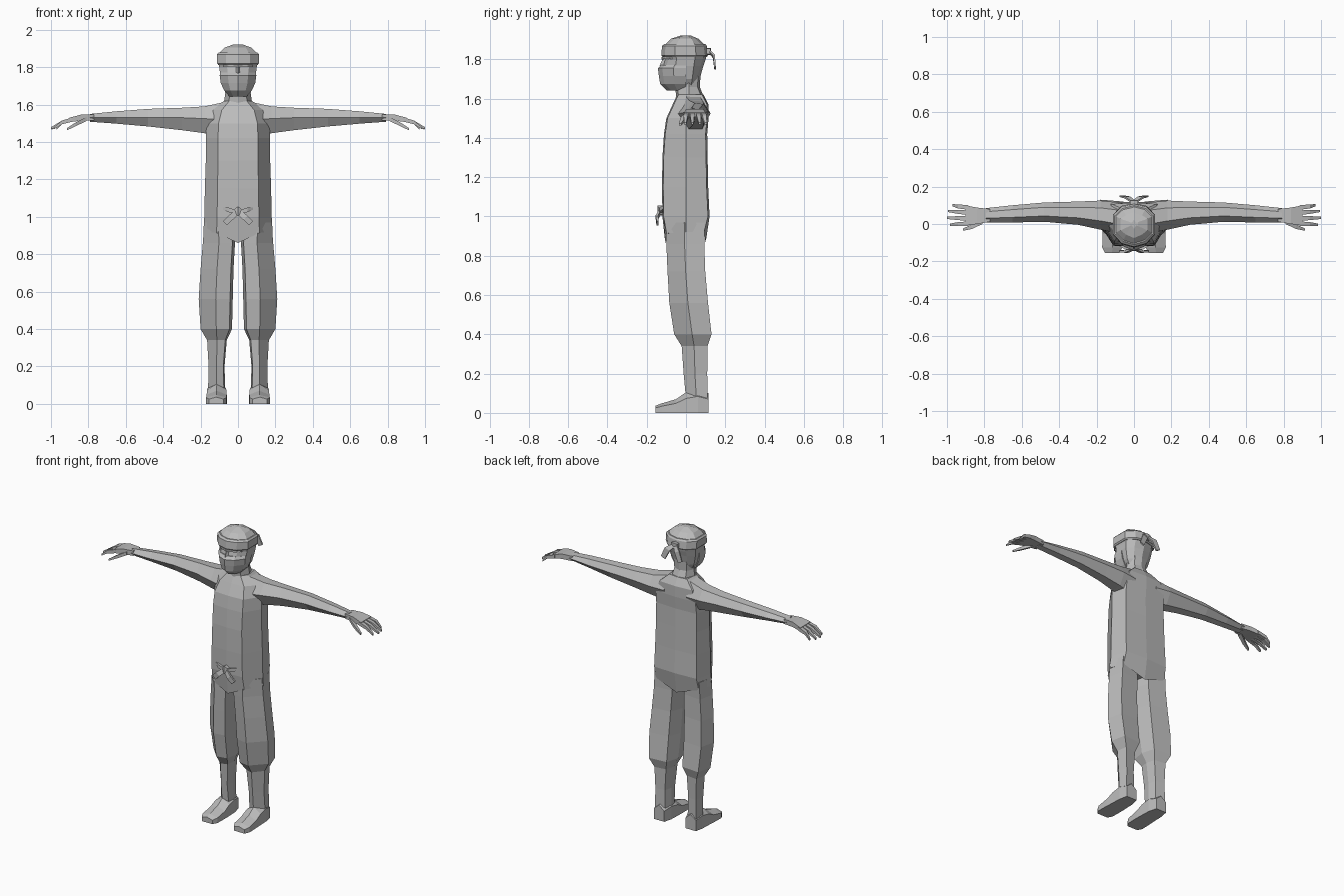
import bpy, bmesh
from mathutils import Vector

grey = bpy.data.materials.new("plain_grey")
grey.diffuse_color = (0.5, 0.5, 0.5, 1)


def loft(name, rings, mirror=False):
    """Skin a list of equal-length point rings, closing both ends."""
    bm = bmesh.new()
    loops = [[bm.verts.new(p) for p in r] for r in rings]
    n = len(loops[0])
    for a, b in zip(loops, loops[1:]):
        for i in range(n):
            j = (i + 1) % n
            bm.faces.new((a[i], a[j], b[j], b[i]))
    bm.faces.new(loops[0])
    bm.faces.new(loops[-1])
    bmesh.ops.recalc_face_normals(bm, faces=bm.faces)
    me = bpy.data.meshes.new(name)
    bm.to_mesh(me)
    bm.free()
    me.materials.append(grey)
    ob = bpy.data.objects.new(name, me)
    bpy.context.collection.objects.link(ob)
    if mirror:
        ob.modifiers.new("mirror", 'MIRROR').use_mirror_merge = False
    return ob


def sym(half):
    """Complete a half ring whose first and last points lie on x = 0."""
    return half + [(-x, y, z) for x, y, z in reversed(half[1:-1])]


def strip(name, stations, a, b):
    """Four-sided bar through (x, y, z, half size along a, half size along b)."""
    a, b = Vector(a).normalized(), Vector(b).normalized()
    rings = []
    for x, y, z, s, t in stations:
        c = Vector((x, y, z))
        rings.append([c + a * s * i + b * t * j
                      for i, j in ((-1, -1), (1, -1), (1, 1), (-1, 1))])
    return loft(name, rings, True)


# torso: z, half width, front, back
torso = [(0.92, 0.185, -0.105, 0.10), (1.0, 0.18, -0.12, 0.12),
         (1.15, 0.177, -0.122, 0.113), (1.30, 0.172, -0.12, 0.11),
         (1.42, 0.172, -0.112, 0.108), (1.50, 0.168, -0.10, 0.115),
         (1.57, 0.14, -0.068, 0.115), (1.62, 0.075, -0.045, 0.09)]
rings = []
for z, w, f, b in torso:
    low = 0.06 if z < 0.95 else 0.0      # the hem dips to the crotch
    rings.append(sym([(0, f, z - low), (w * 0.62, f + 0.006, z - low * 0.1), (w, 0, z),
                      (w * 0.85, b - 0.008, z), (0, b, z - low * 0.9)]))
loft("torso", rings)

# trouser legs and shins: z, inner x, outer x, front, back
leg = [(0.97, 0.03, 0.18, -0.105, 0.095), (0.86, 0.016, 0.188, -0.10, 0.093),
       (0.72, 0.024, 0.20, -0.094, 0.098), (0.56, 0.028, 0.21, -0.085, 0.112),
       (0.40, 0.032, 0.20, -0.06, 0.13), (0.34, 0.06, 0.165, -0.022, 0.11),
       (0.20, 0.072, 0.157, -0.012, 0.108), (0.07, 0.068, 0.16, 0.0, 0.11)]
rings = []
for z, i, o, f, b in leg:
    w = o - i
    rings.append([(i + w * 0.08, f + 0.012, z), (i + w * 0.5, f, z),
                  (o, f + (b - f) * 0.48, z), (o - w * 0.12, b, z),
                  (i + w * 0.15, b - 0.01, z), (i, f + (b - f) * 0.5, z)])
loft("leg", rings, True)

# feet: y, inner x, outer x, top height
foot = [(0.115, 0.078, 0.152, 0.10), (0.06, 0.064, 0.163, 0.12),
        (0.0, 0.062, 0.165, 0.105), (-0.05, 0.06, 0.168, 0.07),
        (-0.125, 0.062, 0.17, 0.048), (-0.155, 0.078, 0.155, 0.036)]
loft("foot", [[(i, y, 0), (o, y, 0), (o, y, h * 0.7), ((i + o) / 2, y, h),
               (i, y, h * 0.7)] for y, i, o, h in foot], True)

# arms: x, front, back, bottom, middle, top
arm = [(0.08, -0.05, 0.115, 1.43, 1.52, 1.612), (0.18, -0.03, 0.125, 1.447, 1.525, 1.59),
       (0.30, -0.004, 0.12, 1.463, 1.53, 1.583), (0.48, 0.012, 0.115, 1.483, 1.532, 1.577),
       (0.65, 0.008, 0.10, 1.498, 1.53, 1.564), (0.79, 0.008, 0.085, 1.508, 1.53, 1.55)]
rings = []
for x, f, b, lo, mid, hi in arm:
    d = b - f
    rings.append([(x, f, mid), (x, f + d * 0.3, hi), (x, f + d * 0.75, hi - 0.005),
                  (x, b, mid), (x, f + d * 0.75, lo + 0.004), (x, f + d * 0.3, lo)])
loft("arm", rings, True)

# hands
Y, Z = (0, 1, 0), (0, 0, 1)
strip("palm", [(0.77, 0.046, 1.53, 0.034, 0.016), (0.84, 0.044, 1.53, 0.044, 0.016),
               (0.90, 0.045, 1.518, 0.054, 0.012)], Y, Z)
for k, (y0, y1, tip) in enumerate([(0.088, 0.10, 0.97), (0.06, 0.07, 0.995),
                                   (0.03, 0.033, 1.0), (0.002, -0.004, 0.985)]):
    strip("finger_%d" % (k + 1), [(0.885, y0, 1.52, 0.012, 0.011),
                                  (0.94, (y0 + y1) / 2, 1.505, 0.011, 0.010),
                                  (tip, y1, 1.473, 0.006, 0.006)], Y, Z)
strip("thumb", [(0.81, 0.015, 1.523, 0.015, 0.011), (0.865, -0.014, 1.496, 0.012, 0.010),
                (0.915, -0.03, 1.468, 0.006, 0.006)], Y, Z)

# neck
loft("neck", [sym([(0, f, z), (w * 0.65, f + 0.012, z), (w, 0.015, z),
                   (w * 0.65, b - 0.012, z), (0, b, z)])
              for z, w, f, b in [(1.56, 0.10, -0.05, 0.11), (1.61, 0.075, -0.05, 0.09),
                                 (1.66, 0.068, -0.055, 0.07), (1.73, 0.07, -0.04, 0.075)]])


def head_ring(z, w, f, b):
    return sym([(0, f, z), (w * 0.58, f + 0.018, z), (w, f * 0.45, z),
                (w, b * 0.45, z), (w * 0.6, b - 0.015, z), (0, b, z)])


# head, face cloth and headband
loft("head", [head_ring(*r) for r in [
    (1.65, 0.05, -0.085, 0.055), (1.70, 0.08, -0.115, 0.07), (1.765, 0.096, -0.118, 0.088),
    (1.80, 0.10, -0.108, 0.10), (1.825, 0.105, -0.115, 0.106), (1.87, 0.105, -0.112, 0.10),
    (1.905, 0.072, -0.075, 0.062), (1.922, 0.022, -0.025, 0.022)]])
mask = [(1.642, 0.045, -0.098), (1.675, 0.074, -0.132), (1.715, 0.092, -0.138),
        (1.755, 0.098, -0.143), (1.772, 0.096, -0.125)]
loft("face_cloth", [sym([(0, f, z), (w * 0.55, f + 0.022, z), (w, f * 0.45, z),
                         (w, 0.0, z), (0, 0.0, z)]) for z, w, f in mask])
loft("headband", [head_ring(*r) for r in [
    (1.812, 0.105, -0.118, 0.106), (1.82, 0.112, -0.126, 0.112),
    (1.868, 0.112, -0.122, 0.106), (1.878, 0.103, -0.11, 0.098)]])

# brow and nose bridge over the eye slit
strip("brow", [(0.0, -0.116, 1.806, 0.008, 0.006), (0.05, -0.10, 1.808, 0.008, 0.006),
               (0.08, -0.075, 1.806, 0.006, 0.005)], Y, Z)
loft("nose_bridge", [[(-w, -0.10, z), (0, f, z), (w, -0.10, z)]
                     for z, w, f in [(1.81, 0.012, -0.116), (1.765, 0.018, -0.135)]])

# headband knot and tails at the back
strip("band_knot", [(0, 0.115, 1.84, 0.012, 0.018), (0.022, 0.115, 1.84, 0.010, 0.014)], Y, Z)
strip("band_tail", [(0.004, 0.118, 1.84, 0.012, 0.005), (0.035, 0.142, 1.815, 0.018, 0.005),
                    (0.062, 0.148, 1.755, 0.016, 0.004)], (1, 0, 0.5), (0, 1, 0.2))

# belt bow at the front
strip("belt_knot", [(0, -0.13, 1.03, 0.015, 0.025), (0.02, -0.125, 1.025, 0.012, 0.016)], Y, Z)
strip("belt_loop", [(0.008, -0.128, 1.025, 0.008, 0.010), (0.05, -0.128, 1.037, 0.007, 0.012),
                    (0.085, -0.11, 1.045, 0.004, 0.005)], Y, Z)
strip("belt_tail", [(0.005, -0.132, 1.025, 0.014, 0.006), (0.04, -0.148, 0.995, 0.016, 0.006),
                    (0.07, -0.145, 0.965, 0.016, 0.005)], (1, 0, 1), (0, 1, 0))
